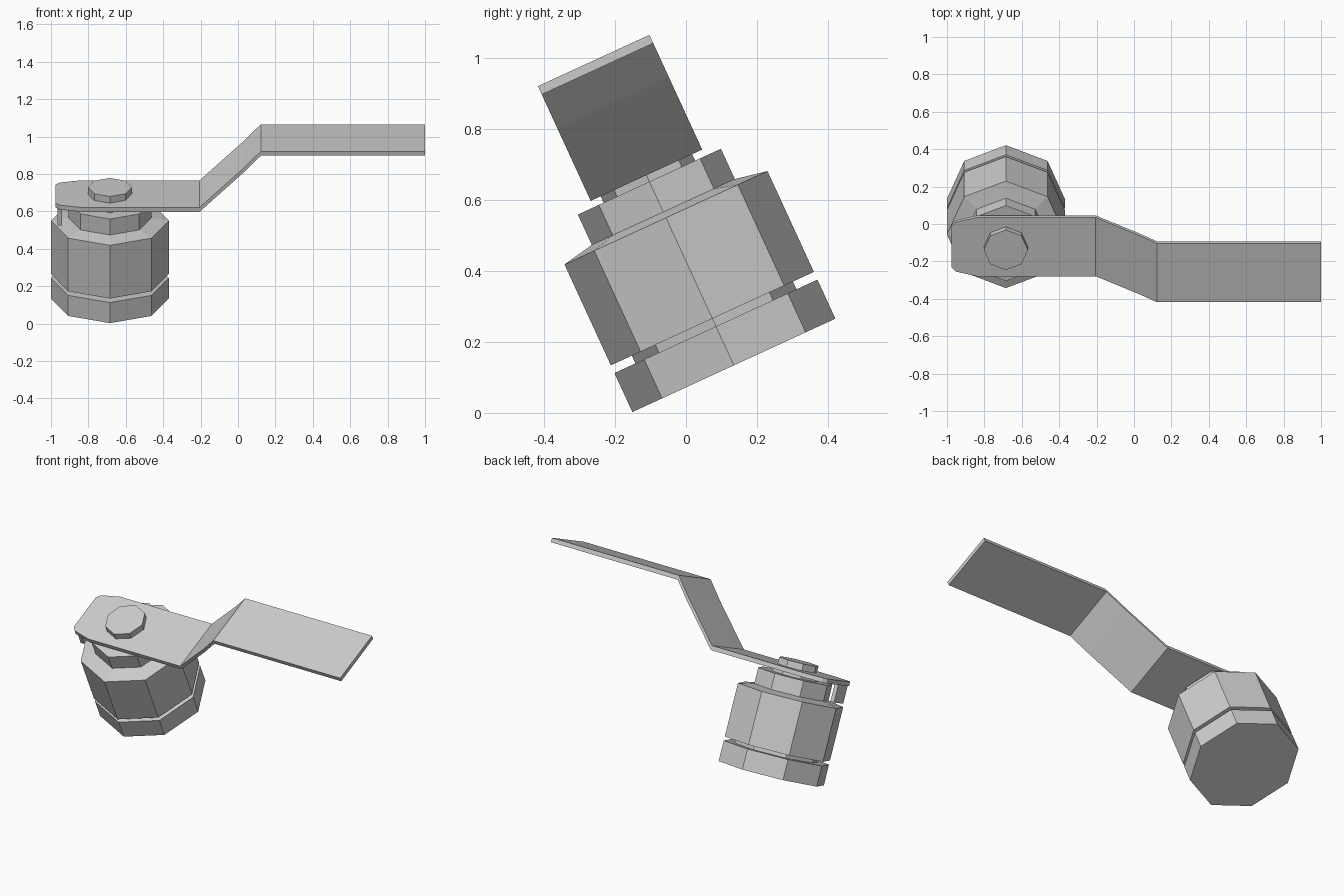
import bpy, bmesh, math
from mathutils import Matrix, Vector

cube = bpy.data.objects.get("Cube")
if cube:
    bpy.data.objects.remove(cube, do_unlink=True)

GREY = (0.6, 0.6, 0.6, 1)
metal = bpy.data.materials.new("plain_grey")
metal.diffuse_color = GREY
metal.use_nodes = True
metal.node_tree.nodes["Principled BSDF"].inputs["Base Color"].default_value = GREY

# The whole valve leans towards the front about its base centre
FRAME = Matrix.Translation((-0.685, 0.135, 0.134)) @ Matrix.Rotation(math.radians(24.7), 4, 'X')
SIDES = 8
AXIS_X = -0.685


def finish(bm, name):
    bmesh.ops.recalc_face_normals(bm, faces=bm.faces)
    mesh = bpy.data.meshes.new(name)
    bm.to_mesh(mesh)
    bm.free()
    mesh.materials.append(metal)
    obj = bpy.data.objects.new(name, mesh)
    obj.matrix_world = FRAME
    bpy.context.collection.objects.link(obj)
    return obj


def turned(name, profile):
    """Octagonal solid from (radius, height) rings."""
    bm = bmesh.new()
    rings = []
    for r, h in profile:
        rings.append([bm.verts.new((r * math.cos(math.tau * i / SIDES),
                                    r * math.sin(math.tau * i / SIDES), h))
                      for i in range(SIDES)])
    for low, high in zip(rings, rings[1:]):
        for i in range(SIDES):
            j = (i + 1) % SIDES
            bm.faces.new((low[i], low[j], high[j], high[i]))
    bm.faces.new(rings[0][::-1])
    bm.faces.new(rings[-1])
    return finish(bm, name)


def box(name, low, high):
    bm = bmesh.new()
    bmesh.ops.create_cube(bm, size=1)
    low, high = Vector(low), Vector(high)
    for v in bm.verts:
        v.co = (low + high) / 2 + v.co * (high - low)
    return finish(bm, name)


# Body stack
turned("base_cap", [(0.315, 0), (0.315, 0.121)])
turned("lower_neck", [(0.25, 0.121), (0.25, 0.145)])
turned("body", [(0.315, 0.145), (0.315, 0.458), (0.222, 0.476)])
turned("collar", [(0.222, 0.476), (0.222, 0.57)])
turned("upper_neck", [(0.142, 0.57), (0.142, 0.59)])
turned("bolt_head", [(0.118, 0.616), (0.118, 0.655)])

# Cranked lever: stations of (x, half width, underside height)
THICK = 0.026
stations = [(-0.975, 0.12, 0.59), (-0.953, 0.145, 0.59), (-0.84, 0.173, 0.59),
            (-0.205, 0.173, 0.59), (0.025, 0.173, 0.816),
            (0.122, 0.173, 0.92), (1.0, 0.173, 0.92)]
bm = bmesh.new()
loops = []
for x, half, h in stations:
    x -= AXIS_X
    loops.append([bm.verts.new(p) for p in ((x, -half, h), (x, half, h),
                                            (x, half, h + THICK), (x, -half, h + THICK))])
for a, b in zip(loops, loops[1:]):
    for i in range(4):
        j = (i + 1) % 4
        bm.faces.new((a[i], a[j], b[j], b[i]))
bm.faces.new(loops[0])
bm.faces.new(loops[-1])
bmesh.ops.dissolve_limit(bm, angle_limit=0.01, verts=bm.verts, edges=bm.edges)
finish(bm, "lever")

# Stop tab folded down from the lever's end
box("stop_tab", (-0.28, -0.12, 0.485), (-0.255, -0.02, 0.59))
